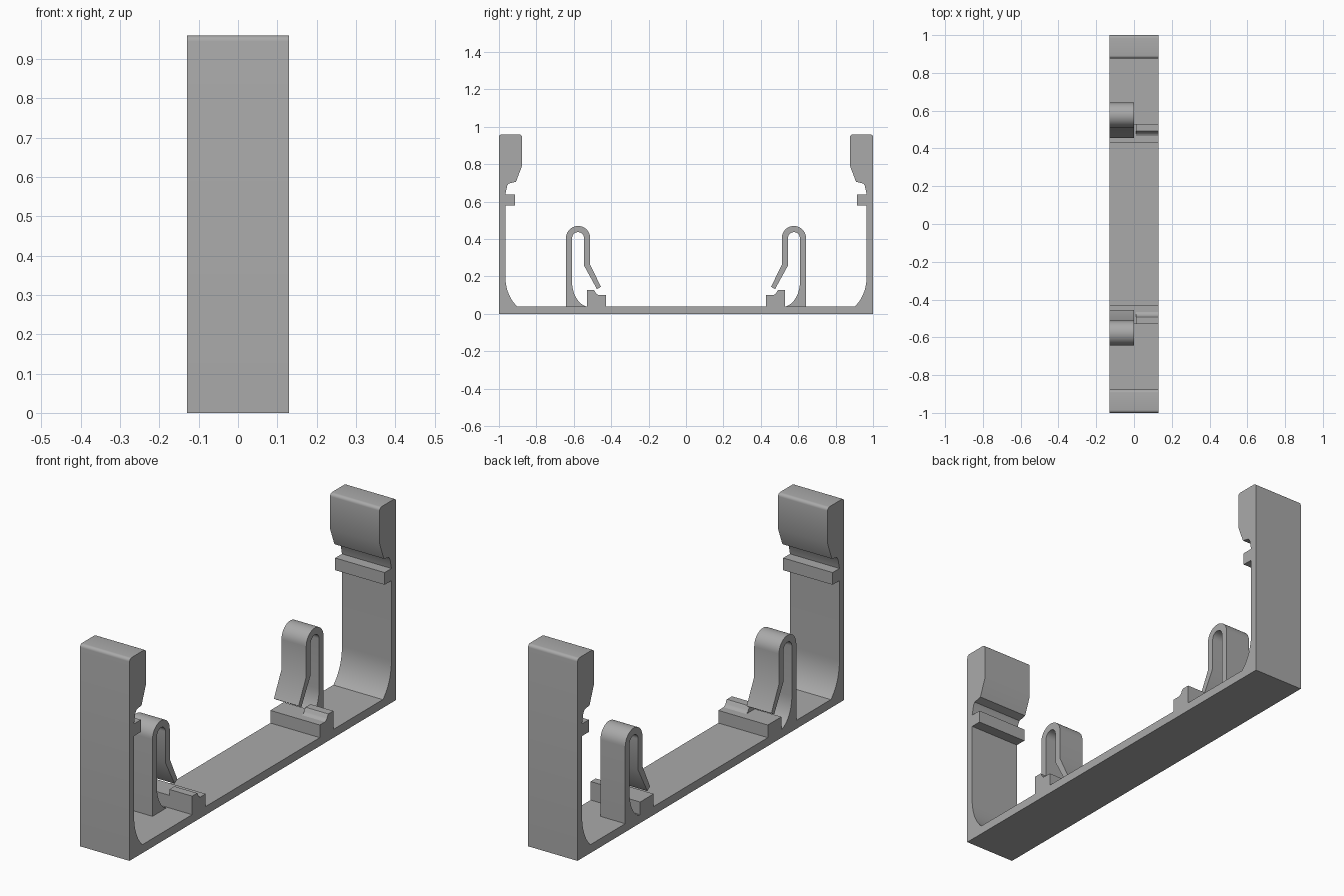
import bpy
import bmesh
from math import sin, cos, radians

cube = bpy.data.objects.get("Cube")
if cube:
    bpy.data.objects.remove(cube, do_unlink=True)

grey = bpy.data.materials.new("plain_grey")
grey.use_nodes = True
COLOR = (0.4, 0.4, 0.4, 1)
grey.diffuse_color = COLOR
grey.node_tree.nodes["Principled BSDF"].inputs["Base Color"].default_value = COLOR

HALF = 0.13    # half width of the bracket
FLOOR = 0.04   # floor thickness


def arc(cy, cz, ry, rz, start, end, steps=8):
    """Points of an elliptical arc in the side plane."""
    angles = [radians(start + (end - start) * i / steps) for i in range(steps + 1)]
    return [(cy + ry * cos(a), cz + rz * sin(a)) for a in angles]


def flip(points):
    return [(-y, z) for y, z in reversed(points)]


def extrude_profile(name, points, x0=-HALF, x1=HALF):
    """Extrude a closed (y, z) profile across the width."""
    bm = bmesh.new()
    face = bm.faces.new([bm.verts.new((x0, y, z)) for y, z in points])
    grown = bmesh.ops.extrude_face_region(bm, geom=[face])
    moved = [v for v in grown["geom"] if isinstance(v, bmesh.types.BMVert)]
    bmesh.ops.translate(bm, verts=moved, vec=(x1 - x0, 0, 0))
    bmesh.ops.recalc_face_normals(bm, faces=bm.faces)
    mesh = bpy.data.meshes.new(name)
    bm.to_mesh(mesh)
    bm.free()
    mesh.materials.append(grey)
    obj = bpy.data.objects.new(name, mesh)
    bpy.context.collection.objects.link(obj)
    bpy.ops.object.select_all(action="DESELECT")
    obj.select_set(True)
    bpy.context.view_layer.objects.active = obj
    bpy.ops.object.shade_smooth_by_angle(angle=radians(30))


# Floor and both walls: outer edge, rounded head, hook, ledge, curved corner
wall = [(1, 0)]
wall += arc(0.985, 0.945, 0.015, 0.015, 0, 90, 5)
wall += arc(0.892, 0.945, 0.015, 0.015, 90, 180, 5)
wall += [(0.877, 0.79), (0.909, 0.706), (0.948, 0.697)]
wall += [(0.956, 0.685), (0.966, 0.638)]
wall += [(0.915, 0.638), (0.915, 0.58), (0.966, 0.58)]
wall += arc(0.82, 0.2, 0.146, 0.194, 0, -56, 10)
wall += [(0.901, FLOOR)]
extrude_profile("bracket_body", wall + flip(wall))

# Spring clip: straight outer leg with flared foot, round top, bent free tip
clip = [(0.642, FLOOR)]
clip += arc(0.577, 0.405, 0.065, 0.065, 0, 180, 20)
clip += [(0.512, 0.262), (0.455, 0.145), (0.476, 0.132), (0.545, 0.258)]
clip += arc(0.577, 0.405, 0.032, 0.032, 180, 0, 16)
clip += arc(0.51, 0.17, 0.099, 0.135, 0, -74, 10)
clip += [(0.53, FLOOR)]

# Low block below the tip, and the ridge beside the clip
block = [(0.428, FLOOR), (0.53, FLOOR), (0.53, 0.1), (0.428, 0.1)]
ridge = [(0.53, 0.1), (0.53, 0.128), (0.492, 0.128),
         (0.487, 0.122), (0.483, 0.112), (0.476, 0.104), (0.466, 0.1)]

for side, mirrored in (("back", False), ("front", True)):
    for part, points, x0, x1 in (("spring_clip", clip, -HALF, 0),
                                 ("stop_block", block, -HALF, HALF),
                                 ("stop_ridge", ridge, 0.01, HALF)):
        extrude_profile(f"{side}_{part}", flip(points) if mirrored else points, x0, x1)
